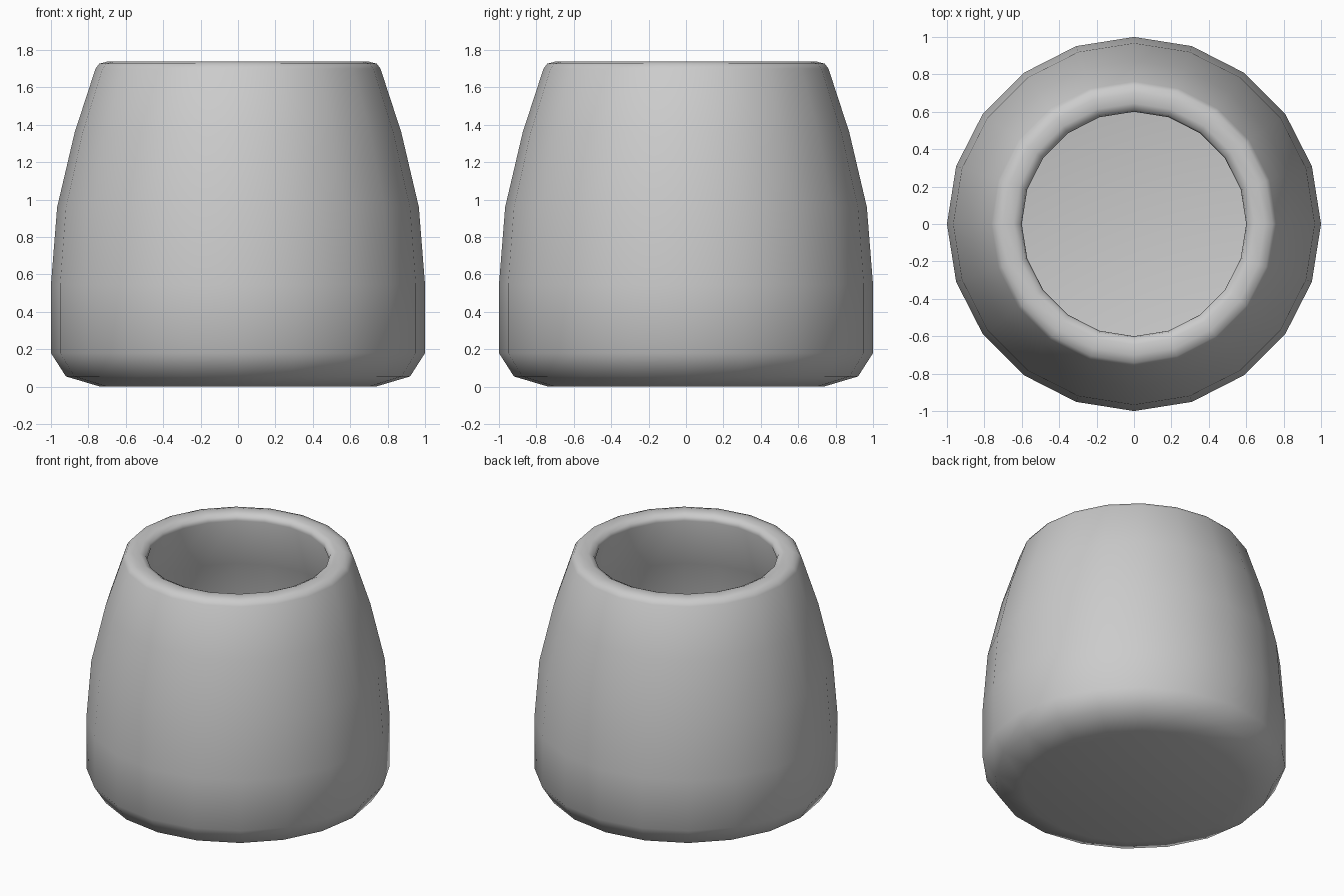
import bpy
import bmesh
from math import tau
from mathutils import Matrix, Vector

SIDES = 20

cube = bpy.data.objects.get("Cube")
if cube:
    bpy.data.objects.remove(cube, do_unlink=True)

# Single plain grey material
grey = bpy.data.materials.new("plain grey")
grey.use_nodes = True
colour = (0.6, 0.6, 0.6, 1)
grey.diffuse_color = colour
grey.node_tree.nodes["Principled BSDF"].inputs["Base Color"].default_value = colour

# Wall profile as (radius, height): under the base, up the outside, over the lip, down inside
outer_wall = [(0.735, 0), (0.92, 0.055), (1, 0.18), (1, 0.545), (0.967, 0.96), (0.873, 1.36)]
lip = [(0.762, 1.7), (0.742, 1.727), (0.7, 1.738), (0.645, 1.738), (0.608, 1.72), (0.6, 1.69)]
inner_wall = [(0.73, 1.32), (0.82, 0.94), (0.855, 0.54), (0.855, 0.24), (0.8, 0.18), (0.67, 0.145)]


def lathe(name, profile, material):
    """Turn a profile about z and close both ends with flat discs."""
    bm = bmesh.new()
    rings = []
    for radius, height in profile:
        rings.append([bm.verts.new(Matrix.Rotation(tau * i / SIDES, 3, 'Z') @ Vector((radius, 0, height)))
                      for i in range(SIDES)])
    for low, high in zip(rings, rings[1:]):
        for i in range(SIDES):
            j = (i + 1) % SIDES
            bm.faces.new((low[i], low[j], high[j], high[i]))
    bm.faces.new(rings[0][::-1])
    bm.faces.new(rings[-1])
    for face in bm.faces:
        face.smooth = True
    mesh = bpy.data.meshes.new(name)
    bm.to_mesh(mesh)
    bm.free()
    mesh.materials.append(material)
    obj = bpy.data.objects.new(name, mesh)
    bpy.context.collection.objects.link(obj)
    return obj


# Hollow tapered pot with a rounded lip and base
lathe("pot", outer_wall + lip + inner_wall, grey)
